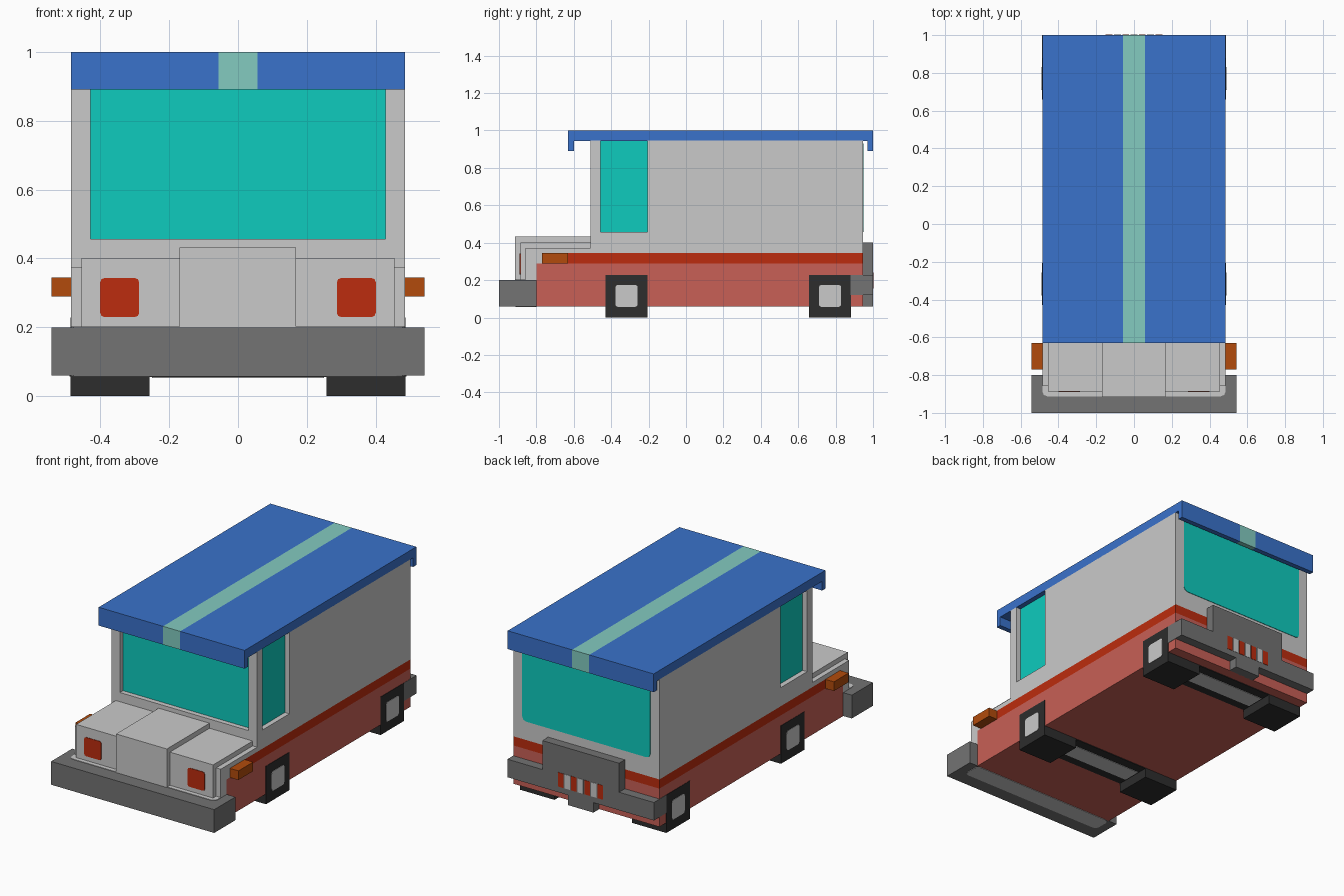
import bpy, bmesh
from mathutils import Vector

if "Cube" in bpy.data.objects:
    bpy.data.objects.remove(bpy.data.objects["Cube"])


def material(name, rgb):
    lin = [(c / 255 / 12.92) if c < 11 else ((c / 255 + 0.055) / 1.055) ** 2.4 for c in rgb]
    m = bpy.data.materials.new(name)
    m.diffuse_color = (*lin, 1)
    m.use_nodes = True
    m.node_tree.nodes["Principled BSDF"].inputs["Base Color"].default_value = m.diffuse_color
    return m


GREY = material("light_grey", (202, 202, 202))
DARK = material("bumper_grey", (115, 115, 115))
BLACK = material("tyre_black", (45, 45, 45))
BLUE = material("roof_blue", (58, 114, 203))
MINT = material("mint", (131, 203, 192))
TEAL = material("glass_teal", (14, 203, 190))
RED = material("red", (188, 44, 14))
SALMON = material("salmon", (200, 96, 86))
ORANGE = material("orange", (178, 75, 12))


def finish(name, bm, *mats):
    bmesh.ops.recalc_face_normals(bm, faces=bm.faces)
    me = bpy.data.meshes.new(name)
    bm.to_mesh(me)
    bm.free()
    for m in mats:
        me.materials.append(m)
    ob = bpy.data.objects.new(name, me)
    bpy.context.collection.objects.link(ob)
    return ob


def box(name, mat, x, y, z, chamfer=0, axis=0):
    """Box from ranges; chamfer cuts the corners of edges along one axis."""
    bm = bmesh.new()
    bmesh.ops.create_cube(bm, size=1)
    for v in bm.verts:
        v.co = Vector([(r[0] + r[1]) / 2 + c * (r[1] - r[0]) for r, c in zip((x, y, z), v.co)])
    if chamfer:
        edges = [e for e in bm.edges if abs(e.verts[0].co[axis] - e.verts[1].co[axis]) > 1e-5]
        bmesh.ops.bevel(bm, geom=edges, offset=chamfer, segments=2, profile=0.5, affect='EDGES')
    return finish(name, bm, mat)


def side_profile(pts, x):
    """Side outline (y, z) extruded across x."""
    bm = bmesh.new()
    f = bm.faces.new([bm.verts.new((-x, py, pz)) for py, pz in pts])
    r = bmesh.ops.extrude_face_region(bm, geom=[f])
    for v in r["geom"]:
        if isinstance(v, bmesh.types.BMVert):
            v.co.x = x
    return bm


W = 0.485

# Lower body and the red band around it
box("lower_body", SALMON, (-W, W), (-0.8, 0.945), (0.06, 0.29))
box("red_band", RED, (-W, W), (-0.77, 0.945), (0.29, 0.345))

# Cab with recessed windscreen and side windows
cab = box("cab", GREY, (-W, W), (-0.51, 0.945), (0.345, 0.946))
cab.data.materials.append(TEAL)
D = 0.03
cuts = [((-0.428, 0.428), (-0.6, -0.51 + D)),
        ((W - D, 0.6), (-0.458, -0.205)),
        ((-0.6, D - W), (-0.458, -0.205))]
bpy.context.view_layer.objects.active = cab
for cx, cy in cuts:
    cutter = box("window_cutter", GREY, cx, cy, (0.457, 1.1))
    cutter.hide_render = True
    mod = cab.modifiers.new("window", 'BOOLEAN')
    mod.operation, mod.solver, mod.object = 'DIFFERENCE', 'EXACT', cutter
    bpy.ops.object.modifier_apply(modifier=mod.name)
    bpy.data.objects.remove(cutter)
for p in cab.data.polygons:
    front_glass = p.normal.y < -0.9 and abs(p.center.y + 0.51 - D) < 0.002
    side_glass = abs(p.normal.x) > 0.9 and abs(abs(p.center.x) - W + D) < 0.002
    p.material_index = 1 if front_glass or side_glass else 0
box("rear_window", TEAL, (-0.425, 0.425), (0.942, 0.948), (0.457, 0.93), 0.025, 1)

# Roof with front and back lips, mint stripe by position
roof = side_profile([(-0.63, 0.89), (-0.6, 0.89), (-0.6, 0.945), (0.97, 0.945),
                     (0.97, 0.89), (1, 0.89), (1, 1), (-0.63, 1)], W)
for sx in (-0.057, 0.057):
    bmesh.ops.bisect_plane(roof, geom=roof.verts[:] + roof.edges[:] + roof.faces[:],
                           plane_co=(sx, 0, 0), plane_no=(1, 0, 0))
for f in roof.faces:
    f.material_index = int(abs(f.calc_center_median().x) < 0.05)
finish("roof", roof, BLUE, MINT)

# Stepped bonnet
fender = side_profile([(-0.857, 0.2), (-0.8, 0.2), (-0.8, 0.29), (-0.77, 0.29),
                       (-0.77, 0.345), (-0.5, 0.345), (-0.5, 0.373), (-0.857, 0.373)], W)
finish("fender_block", fender, GREY)
box("bonnet_step", GREY, (-0.455, 0.455), (-0.886, -0.5), (0.2, 0.402))
box("bonnet_centre", GREY, (-0.17, 0.168), (-0.915, -0.5), (0.2, 0.432))

# Front bumper with light plates above and below
box("front_bumper", DARK, (-0.542, 0.542), (-1, -0.8), (0.06, 0.2))
box("bumper_top_plate", GREY, (-W, W), (-0.912, -0.8), (0.198, 0.203), 0.025, 2)
box("bumper_under_plate", GREY, (-W, W), (-0.912, -0.8), (0.057, 0.062), 0.025, 2)

# Rear bumper: wrapped bar, raised middle and lower step
box("rear_bumper_bar", DARK, (-0.487, 0.487), (0.88, 1), (0.12, 0.228))
box("rear_bumper_middle", DARK, (-0.255, 0.255), (0.94, 1), (0.12, 0.402))
box("rear_bumper_step", DARK, (-0.085, 0.085), (0.94, 1), (0.06, 0.125))
for i in range(7):
    cx = -0.132 + i * 0.044
    box("rear_marker", (RED, GREY)[i % 2], (cx - 0.018, cx + 0.018), (0.998, 1.002), (0.155, 0.24))

# Lamps on both sides
for s in (-1, 1):
    def span(a, b):
        return sorted((s * a, s * b))
    box("headlight", RED, span(0.287, 0.4), (-0.889, -0.884), (0.23, 0.343), 0.012, 1)
    box("side_indicator", ORANGE, span(0.47, 0.542), (-0.77, -0.63), (0.29, 0.345))

    # Square wheels with pale hubs
    for y in (-0.318, 0.77):
        box("wheel", BLACK, span(0.257, 0.487), (y - 0.112, y + 0.112), (0, 0.228))
        box("hub", GREY, span(0.482, 0.489), (y - 0.06, y + 0.06), (0.057, 0.175), 0.014, 0)

# Axles under the floor
for y in (-0.318, 0.77):
    box("axle", BLACK, (-0.26, 0.26), (y - 0.112, y + 0.112), (0.056, 0.065))
    box("axle_cover", GREY, (-0.25, 0.25), (y - 0.055, y + 0.055), (0.053, 0.06))
